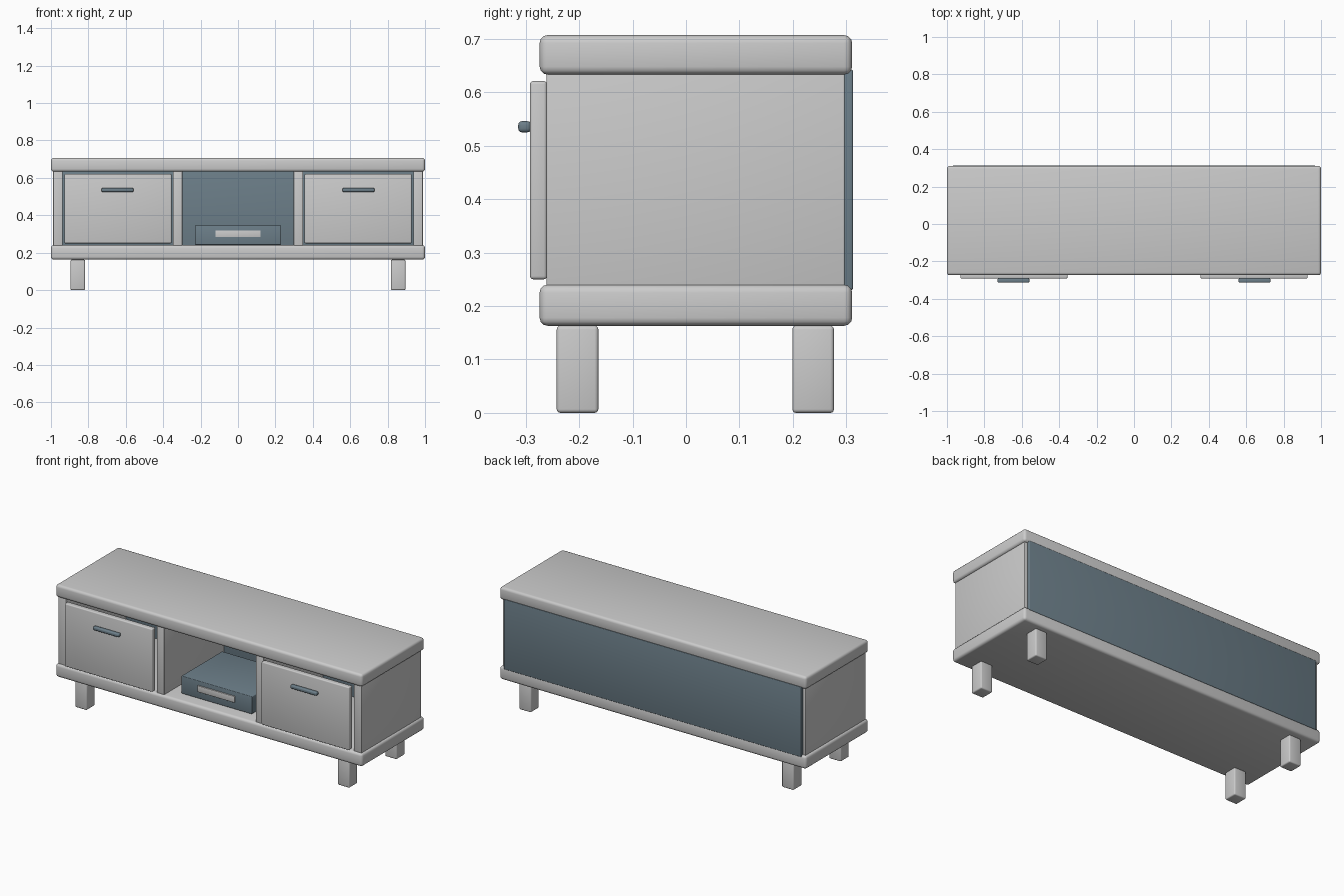
import bpy

if "Cube" in bpy.data.objects:
    bpy.data.objects.remove(bpy.data.objects["Cube"])

slate = bpy.data.materials.new("slate")
slate.diffuse_color = (0.15, 0.21, 0.25, 1)
slate.use_nodes = True
slate.node_tree.nodes["Principled BSDF"].inputs["Base Color"].default_value = slate.diffuse_color


def box(name, x, y, z, bevel=0.006, segments=3, mat=None):
    """Rounded box from (min, max) ranges on each axis."""
    spans = (x, y, z)
    bpy.ops.mesh.primitive_cube_add(size=1, location=[(a + b) / 2 for a, b in spans])
    ob = bpy.context.object
    ob.name = name
    ob.scale = [b - a for a, b in spans]
    bpy.ops.object.transform_apply(location=False, rotation=False, scale=True)
    mod = ob.modifiers.new("rounding", 'BEVEL')
    mod.width = bevel
    mod.segments = segments
    bpy.ops.object.modifier_apply(modifier=mod.name)
    bpy.ops.object.shade_smooth_by_angle()
    if mat:
        ob.data.materials.append(mat)
    return ob


def pair(name, x, y, z, **kw):
    """The same box on the left and on the right."""
    box("left_" + name, (-x[1], -x[0]), y, z, **kw)
    box("right_" + name, x, y, z, **kw)


# Top and bottom boards
box("top_board", (-1, 1), (-0.274, 0.311), (0.633, 0.707), 0.015)
box("bottom_board", (-1, 1), (-0.274, 0.311), (0.163, 0.24), 0.015)

# Carcass: outer sides, inner dividers, back panel
pair("side_panel", (0.938, 0.988), (-0.261, 0.297), (0.237, 0.636), bevel=0.003)
pair("divider", (0.298, 0.348), (-0.261, 0.297), (0.237, 0.636), bevel=0.003)
box("back_panel", (-0.97, 0.97), (0.295, 0.313), (0.23, 0.642), 0.004, mat=slate)

# Doors with bar handles
pair("door", (0.356, 0.928), (-0.292, -0.26), (0.25, 0.621), bevel=0.006)
pair("handle", (0.559, 0.73), (-0.314, -0.29), (0.525, 0.546), bevel=0.007, mat=slate)

# Media box in the open bay, with its light front plate
box("media_box", (-0.23, 0.23), (-0.2, 0.18), (0.242, 0.346), 0.004, mat=slate)
box("media_box_plate", (-0.121, 0.121), (-0.207, -0.195), (0.283, 0.32), 0.002)

# Legs
pair("front_leg", (0.818, 0.895), (-0.242, -0.164), (0, 0.163), bevel=0.007)
pair("back_leg", (0.818, 0.895), (0.199, 0.277), (0, 0.163), bevel=0.007)
